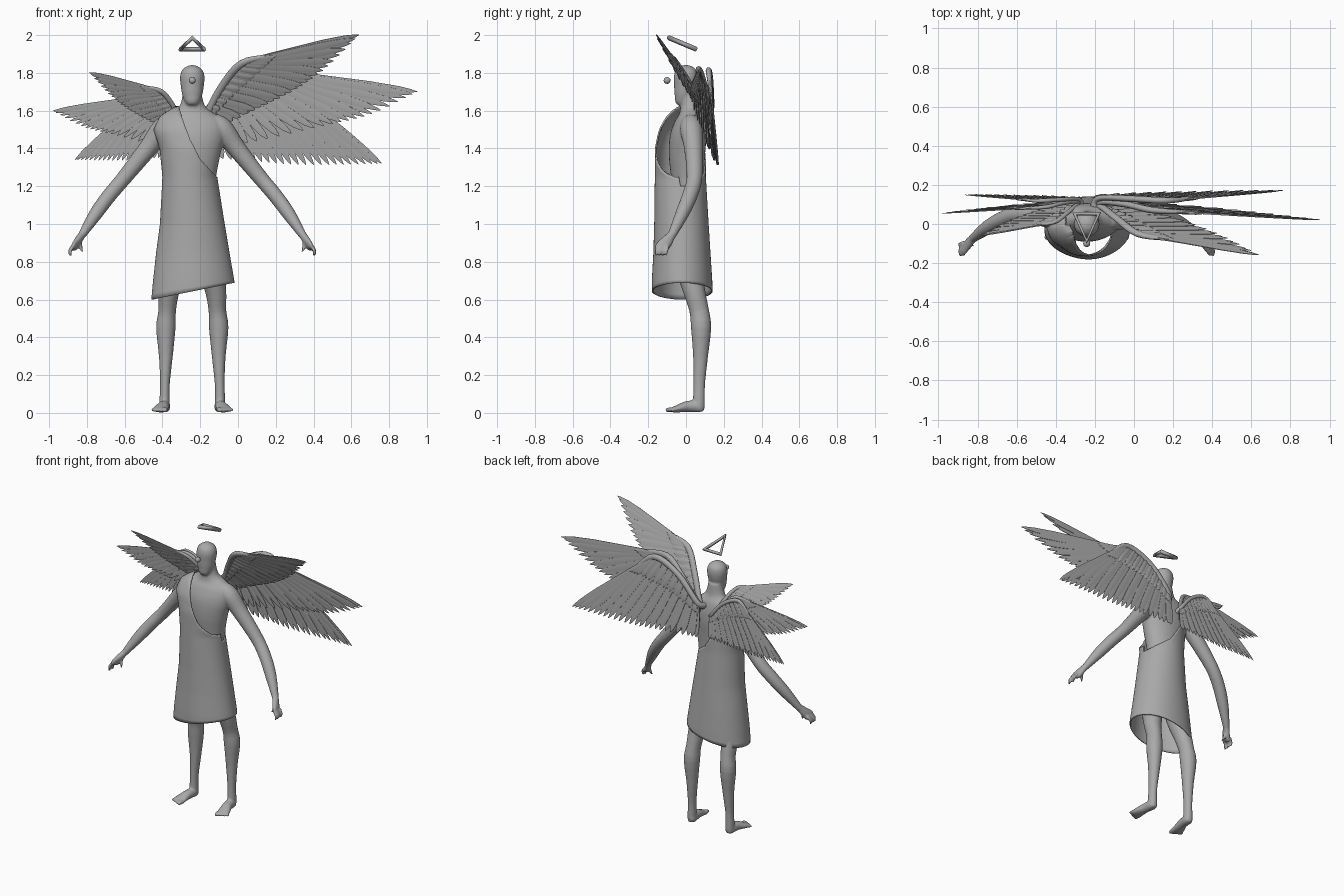
import bpy, bmesh, math
from mathutils import Vector

cube = bpy.data.objects.get("Cube")
if cube:
    bpy.data.objects.remove(cube, do_unlink=True)

GREY = (0.4, 0.4, 0.4, 1)
stone = bpy.data.materials.new("plain grey")
stone.use_nodes = True
stone.diffuse_color = GREY
stone.node_tree.nodes["Principled BSDF"].inputs["Base Color"].default_value = GREY
MID = -0.242  # centre line of the figure


def sample(pts, t):
    """Smooth curve through tuples of any length, t from 0 to 1."""
    n = len(pts) - 1
    i = min(int(t * n), n - 1)
    f = t * n - i
    p = [pts[max(0, min(n, i + k))] for k in (-1, 0, 1, 2)]
    return [b + 0.5 * f * (c - a + f * (2 * a - 5 * b + 4 * c - d + f * (3 * (b - c) + d - a)))
            for a, b, c, d in zip(*p)]


def lerp_table(rows, key):
    """Linear lookup in rows sorted by their first number."""
    for a, b in zip(rows, rows[1:]):
        if key <= b[0]:
            f = max(0, (key - a[0]) / (b[0] - a[0]))
            return [u + f * (v - u) for u, v in zip(a, b)]
    return list(rows[-1])


def loft(bm, rows, ref=(1, 0, 0), sides=16, steps=0):
    """Closed tube through rows of x, y, z, half width along ref, other half width."""
    if steps:
        rows = [sample(rows, i / steps) for i in range(steps + 1)]
    pos = [Vector(r[:3]) for r in rows]
    rings = []
    for i, r in enumerate(rows):
        t = (pos[min(i + 1, len(pos) - 1)] - pos[max(i - 1, 0)]).normalized()
        u = Vector(ref)
        u = (u - t * u.dot(t)).normalized()
        v = t.cross(u)
        ring = []
        for k in range(sides):
            a = math.tau * k / sides
            ring.append(bm.verts.new(pos[i] + u * math.cos(a) * abs(r[3]) + v * math.sin(a) * abs(r[4])))
        rings.append(ring)
    faces = [bm.faces.new((a[k], a[(k + 1) % sides], b[(k + 1) % sides], b[k]))
             for a, b in zip(rings, rings[1:]) for k in range(sides)]
    faces += [bm.faces.new(rings[0][::-1]), bm.faces.new(rings[-1])]
    bmesh.ops.recalc_face_normals(bm, faces=faces)


def finish(bm, name, angle=50):
    mesh = bpy.data.meshes.new(name)
    bm.to_mesh(mesh)
    bm.free()
    ob = bpy.data.objects.new(name, mesh)
    bpy.context.collection.objects.link(ob)
    mesh.materials.append(stone)
    bpy.ops.object.select_all(action='DESELECT')
    ob.select_set(True)
    bpy.context.view_layer.objects.active = ob
    bpy.ops.object.shade_smooth_by_angle(angle=math.radians(angle))
    return ob


# Body: torso, head and neck as stacked sections (z, half width, centre y, half depth)
TORSO = [(0.84, .12, .02, .07), (0.95, .148, .02, .1), (1.05, .142, .015, .095), (1.2, .122, .01, .085),
         (1.35, .145, .005, .095), (1.45, .17, .01, .097), (1.52, .175, .02, .085),
         (1.57, .14, .025, .068), (1.62, .07, .02, .05), (1.7, .048, .015, .046)]
HEAD = [(1.63, .02, -.04, .014), (1.645, .036, -.032, .03), (1.68, .052, -.016, .048), (1.73, .061, -.004, .06),
        (1.78, .065, 0, .064), (1.815, .054, 0, .055), (1.835, .028, 0, .03), (1.841, .008, 0, .01)]
body = bmesh.new()
for part in (TORSO, HEAD):
    loft(body, [(MID, y, z, w, d) for z, w, y, d in part], sides=32, steps=30)

# Limbs, given as distance from the centre line, then mirrored
ARM = [(.11, .025, 1.54, .05, .05), (.16, .028, 1.5, .06, .06), (.235, .04, 1.4, .05, .05),
       (.36, .045, 1.245, .041, .042), (.44, .02, 1.15, .039, .041), (.51, -.02, 1.055, .036, .036),
       (.585, -.075, .94, .021, .023)]
PALM = [(.58, -.07, .95, .02, .02), (.605, -.1, .91, .02, .032), (.625, -.125, .88, .015, .038),
        (.63, -.13, .87, .01, .034)]
LEG = [(.08, .02, .93, .07, .08), (.1, .015, .78, .07, .072), (.125, .045, .64, .056, .058),
       (.133, .07, .54, .047, .052), (.14, .08, .45, .052, .054), (.14, .077, .3, .037, .04),
       (.145, .07, .15, .026, .031), (.147, .068, .05, .028, .032), (.147, .068, .008, .024, .028)]
FOOT = [(.145, .095, .026, .018, .018), (.146, .07, .032, .03, .03), (.153, .01, .034, .032, .03),
        (.166, -.045, .022, .041, .02), (.172, -.075, .015, .042, .013)]
for side in (-1, 1):
    def limb(rows, sides=16, steps=24):
        loft(body, [(MID + side * r[0], *r[1:]) for r in rows], sides=sides, steps=steps)
    for rows in (ARM, PALM, LEG, FOOT):
        limb(rows)
    for i in range(4):  # fingers
        y, x = -.153 + .018 * i, .628 + .004 * (i % 2)
        limb([(x, y + .004, .885, .01, .01), (x + .018, y - .004, .857, .009, .009),
              (x + .014, y - .006, .832, .006, .006)], 8, 6)
    limb([(.6, -.095, .915, .012, .012), (.59, -.1, .88, .01, .01), (.583, -.112, .852, .007, .007)], 8, 6)
    for i in range(5):  # toes
        x, size = .14 + .0165 * i, .014 - .0012 * i
        limb([(x, -.06, .016, size, size), (x + .004, -.092 + .006 * i, .016, size, size),
              (x + .005, -.109 + .007 * i, .012, size * .6, size * .6)], 8, 6)
body_ob = finish(body, "body")
remesh = body_ob.modifiers.new("blend", 'REMESH')
remesh.mode = 'VOXEL'
remesh.voxel_size = 0.007
remesh.use_smooth_shade = True
relax = body_ob.modifiers.new("relax", 'SMOOTH')
relax.factor = 0.5
relax.iterations = 4

# Robe: sections are z, x min, x max, y min, y max; seams are z, x of the open edge
ROBE = [(.55, -.465, -.01, -.18, .145), (.7, -.45, -.02, -.18, .14), (.85, -.433, -.045, -.172, .13),
        (1.0, -.413, -.07, -.168, .12), (1.25, -.4, -.11, -.165, .105), (1.4, -.415, -.075, -.165, .105),
        (1.5, -.448, -.04, -.145, .1), (1.57, -.415, -.06, -.11, .085), (1.625, -.33, -.14, -.065, .06)]
FRONT_SEAM = [(1.25, -.115), (1.34, -.2), (1.45, -.255), (1.625, -.32)]
BACK_SEAM = [(1.2, -.11), (1.28, -.22), (1.4, -.3), (1.625, -.36)]


def robe_point(a, z):
    _, x0, x1, y0, y1 = lerp_table(ROBE, z)
    fold = 1 + .012 * math.sin(5 * a + 4 * z) * max(0, 1.2 - z)
    return Vector(((x0 + x1) / 2 + (x1 - x0) / 2 * math.cos(a) * fold,
                   (y0 + y1) / 2 + (y1 - y0) / 2 * math.sin(a) * fold, z))


robe = bmesh.new()
columns, rows = 112, 36
grid = []
for c in range(columns):
    a = math.tau * c / columns
    seam = FRONT_SEAM if math.sin(a) < 0 else BACK_SEAM
    top = seam[0][0]
    while top < 1.62 and robe_point(a, top).x < lerp_table(seam, top)[1]:
        top += .005
    hem = .6 + .2 * (robe_point(a, .63).x + .46)
    grid.append([robe.verts.new(robe_point(a, hem + (top - hem) * r / rows)) for r in range(rows + 1)])
for c in range(columns):
    a, b = grid[c], grid[(c + 1) % columns]
    for r in range(rows):
        robe.faces.new((a[r], b[r], b[r + 1], a[r + 1]))
robe_ob = finish(robe, "robe")
shell = robe_ob.modifiers.new("cloth thickness", 'SOLIDIFY')
shell.thickness = .008

# Wings: arm bone from root to wrist, then the line of feather tips from inside to outside
WINGS = {
    "upper": ([(-.17, .09, 1.57), (-.09, .03, 1.72), (.02, -.05, 1.85)],
              [(-.12, .1, 1.5), (.1, .06, 1.61), (.3, 0, 1.71), (.47, -.07, 1.83), (.64, -.16, 2.0)]),
    "middle": ([(-.17, .11, 1.57), (-.04, .1, 1.72), (.1, .07, 1.815)],
               [(-.17, .13, 1.4), (.06, .11, 1.43), (.43, .08, 1.515), (.7, .05, 1.58), (.95, .02, 1.7)]),
    "lower": ([(-.18, .13, 1.58), (-.03, .13, 1.74), (.16, .12, 1.81)],
              [(-.18, .15, 1.35), (.06, .16, 1.335), (.3, .165, 1.315), (.55, .17, 1.315), (.76, .17, 1.32)]),
}
BLADE = [(0, .5), (.25, .9), (.7, 1), (.88, .75), (.96, .4), (1, .06)]


def small_side(p):
    return (-.28 - .62 * (p[0] + .18), .15 + .63 * (p[1] - .17), 1.34 + .68 * (p[2] - 1.32))


def build_wing(name, bone, tips, size):
    bm = bmesh.new()
    root, wrist, end = Vector(bone[0]), Vector(bone[-1]), Vector(tips[-1])
    normal = (wrist - root).cross(end - wrist).normalized()
    count = 26
    for i in range(count):
        t = i / (count - 1)
        base = Vector(sample(bone, min(1, t * 1.35)))
        tip = Vector(sample(tips, t))
        lift = normal * size * .004 * (i % 2 - .5)
        for reach, thick, wide in ((1, .004, .025), (.3, .01, .02)):  # flight feathers, coverts
            blade = [(*(base.lerp(tip, s * reach) + lift), thick * size * (.4 + .6 * w), wide * size * w)
                     for s, w in BLADE]
            loft(bm, blade, normal, sides=6)
    # rounded leading edge, from the back to beyond the wrist
    edge = [(*p, .016 * size, .02 * size) for p in bone]
    edge.append((*wrist.lerp(end, .25), .007 * size, .012 * size))
    edge.insert(0, (root.x * .7 + MID * .3, .07, root.z - .03, .025 * size, .03 * size))
    loft(bm, edge, normal, sides=12, steps=20)
    finish(bm, name, 40)


for level, (bone, tips) in WINGS.items():
    build_wing("left_" + level + "_wing", bone, tips, 1)
    build_wing("right_" + level + "_wing", [small_side(p) for p in bone], [small_side(p) for p in tips], .65)

# Floating eye in front of the face
eye = bmesh.new()
bmesh.ops.create_uvsphere(eye, u_segments=24, v_segments=16, radius=.018)
bmesh.ops.translate(eye, vec=(MID, -.1, 1.76), verts=eye.verts)
finish(eye, "floating_eye")

# Triangular halo, tilted up toward the front
halo = bpy.data.curves.new("triangle_halo", 'CURVE')
halo.dimensions = '3D'
halo.bevel_depth = .013
halo.bevel_resolution = 3
line = halo.splines.new('POLY')
line.points.add(2)
line.use_cyclic_u = True
for point, co in zip(line.points, ((0, -.088, 1.985), (.062, .052, 1.926), (-.062, .052, 1.926))):
    point.co = (MID + co[0], co[1], co[2], 1)
halo.materials.append(stone)
bpy.context.collection.objects.link(bpy.data.objects.new("triangle_halo", halo))
